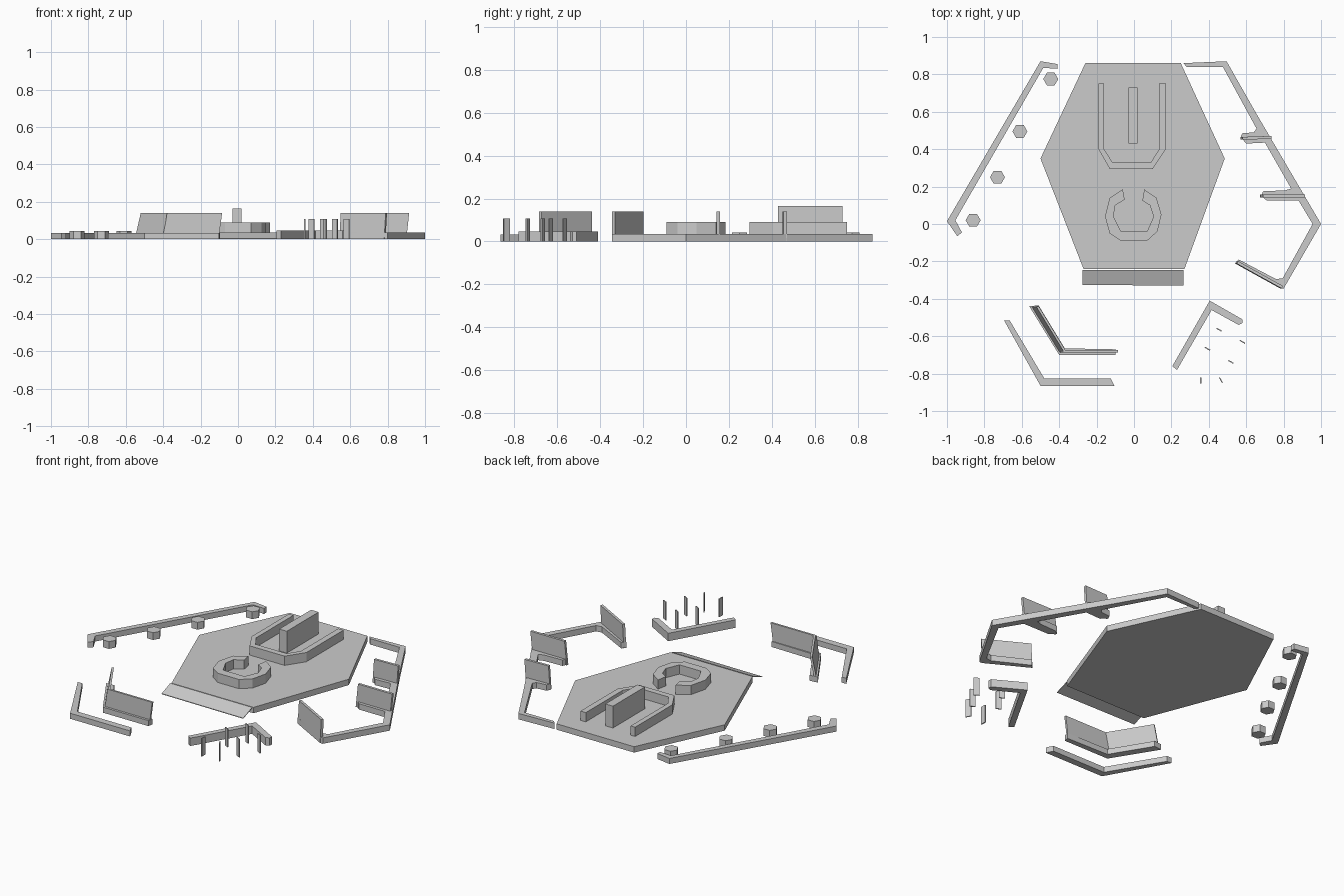
import bpy, bmesh, math
from mathutils import Vector


def prism(name, outline, z0, z1, shift=(0, 0)):
    """Extrude a plan outline from z0 to z1; shift leans the top."""
    bm = bmesh.new()
    low = [bm.verts.new((x, y, z0)) for x, y in outline]
    top = [bm.verts.new((x + shift[0], y + shift[1], z1)) for x, y in outline]
    n = len(outline)
    bm.faces.new(low[::-1])
    bm.faces.new(top)
    for i in range(n):
        j = (i + 1) % n
        bm.faces.new((low[i], low[j], top[j], top[i]))
    bmesh.ops.recalc_face_normals(bm, faces=bm.faces)
    mesh = bpy.data.meshes.new(name)
    bm.to_mesh(mesh)
    bm.free()
    obj = bpy.data.objects.new(name, mesh)
    bpy.context.collection.objects.link(obj)
    return obj


def panel(name, a, b, z0, z1, thick=0.012, shift=(0, 0)):
    """Upright thin plate between two plan points."""
    a, b = Vector(a), Vector(b)
    d = (b - a).normalized() * thick / 2
    n = Vector((-d.y, d.x))
    return prism(name, [a + n, a - n, b - n, b + n], z0, z1, shift)


# Central platform
prism("platform", [(-0.26, 0.86), (0.25, 0.86), (0.485, 0.35), (0.27, -0.24),
                   (-0.27, -0.24), (-0.5, 0.35)], 0, 0.035)

# Front ramp: sloping thin plate
ramp = prism("front_ramp", [(-0.275, -0.325), (0.265, -0.33), (0.265, -0.245),
                            (-0.275, -0.245)], 0, 0.004)
for v in ramp.data.vertices:
    if v.co.y > -0.3:
        v.co.z += 0.031

# U-shaped kerb and its central block
prism("u_kerb", [(-0.19, 0.75), (-0.19, 0.4), (-0.13, 0.295), (0.10, 0.295),
                 (0.17, 0.4), (0.17, 0.75), (0.135, 0.75), (0.135, 0.4),
                 (0.09, 0.33), (-0.115, 0.33), (-0.16, 0.4), (-0.16, 0.75)],
      0.03, 0.09)
prism("centre_block", [(-0.03, 0.43), (0.02, 0.43), (0.02, 0.73), (-0.03, 0.73)],
      0.03, 0.165)

# Open ring
prism("open_ring", [(-0.06, 0.185), (-0.13, 0.14), (-0.155, 0.04), (-0.13, -0.05),
                    (-0.07, -0.09), (0.07, -0.09), (0.125, -0.04), (0.147, 0.05),
                    (0.12, 0.14), (0.055, 0.185), (0.045, 0.125), (0.085, 0.10),
                    (0.105, 0.04), (0.07, -0.04), (-0.07, -0.04), (-0.11, 0.04),
                    (-0.10, 0.10), (-0.05, 0.13)], 0.03, 0.09)

# Left perimeter wall and hexagonal posts
prism("left_wall", [(-0.5, 0.87), (-1, 0.015), (-0.945, -0.065), (-0.92, -0.045),
                    (-0.955, 0.02), (-0.485, 0.835), (-0.41, 0.83), (-0.41, 0.855)],
      0, 0.033)
for i, (x, y) in enumerate([(-0.445, 0.775), (-0.61, 0.495), (-0.73, 0.25), (-0.86, 0.02)]):
    ring = [(x + 0.04 * math.cos(k * math.pi / 3), y + 0.04 * math.sin(k * math.pi / 3))
            for k in range(6)]
    prism(f"hex_post_{i + 1}", ring, 0, 0.043)

# Right perimeter wall with two ribs
prism("right_wall", [(0.265, 0.86), (0.495, 0.87), (0.66, 0.58), (1.0, 0.0),
                     (0.80, -0.345), (0.785, -0.345), (0.54, -0.21), (0.56, -0.19),
                     (0.76, -0.295), (0.795, -0.29), (0.955, 0.0), (0.88, 0.125),
                     (0.71, 0.125), (0.68, 0.15), (0.69, 0.175), (0.81, 0.18),
                     (0.84, 0.19), (0.70, 0.435), (0.60, 0.43), (0.57, 0.465),
                     (0.58, 0.485), (0.64, 0.49), (0.655, 0.51), (0.475, 0.84),
                     (0.28, 0.84)], 0, 0.035)
panel("rib_panel_back", (0.57, 0.458), (0.725, 0.463), 0, 0.14, 0.015, (0.01, 0))
panel("rib_panel_front", (0.675, 0.15), (0.90, 0.15), 0, 0.14, 0.015, (0.015, 0))
panel("corner_panel", (0.545, -0.205), (0.785, -0.338), 0, 0.14, 0.015, (0.008, 0))

# Left front corner: low outer wall, inner wall with leaning panels
prism("outer_corner_wall", [(-0.695, -0.515), (-0.5, -0.865), (-0.105, -0.865),
                            (-0.125, -0.825), (-0.48, -0.825), (-0.665, -0.515)], 0, 0.033)
prism("inner_corner_wall", [(-0.56, -0.44), (-0.40, -0.70), (-0.10, -0.70),
                            (-0.095, -0.67), (-0.37, -0.665), (-0.51, -0.435)], 0, 0.033)
panel("inner_panel_side", (-0.54, -0.442), (-0.395, -0.68), 0.03, 0.14, 0.012, (0.025, 0))
panel("inner_panel_front", (-0.395, -0.68), (-0.1, -0.68), 0.03, 0.14, 0.012, (0.015, 0))

# Right front corner wall
prism("right_corner_wall", [(0.405, -0.41), (0.205, -0.76), (0.23, -0.78), (0.415, -0.46),
                            (0.56, -0.54), (0.58, -0.53), (0.58, -0.51)], 0, 0.047)

# Thin upright stakes
stakes = [(0.455, -0.565, -30), (0.58, -0.63, -30), (0.393, -0.667, -30),
          (0.518, -0.737, -30), (0.357, -0.838, 90), (0.465, -0.835, -60)]
for i, (x, y, deg) in enumerate(stakes):
    c = Vector((x, y))
    d = Vector((math.cos(math.radians(deg)), math.sin(math.radians(deg)))) * 0.016
    panel(f"stake_{i + 1}", c - d, c + d, 0, 0.108, 0.006)
